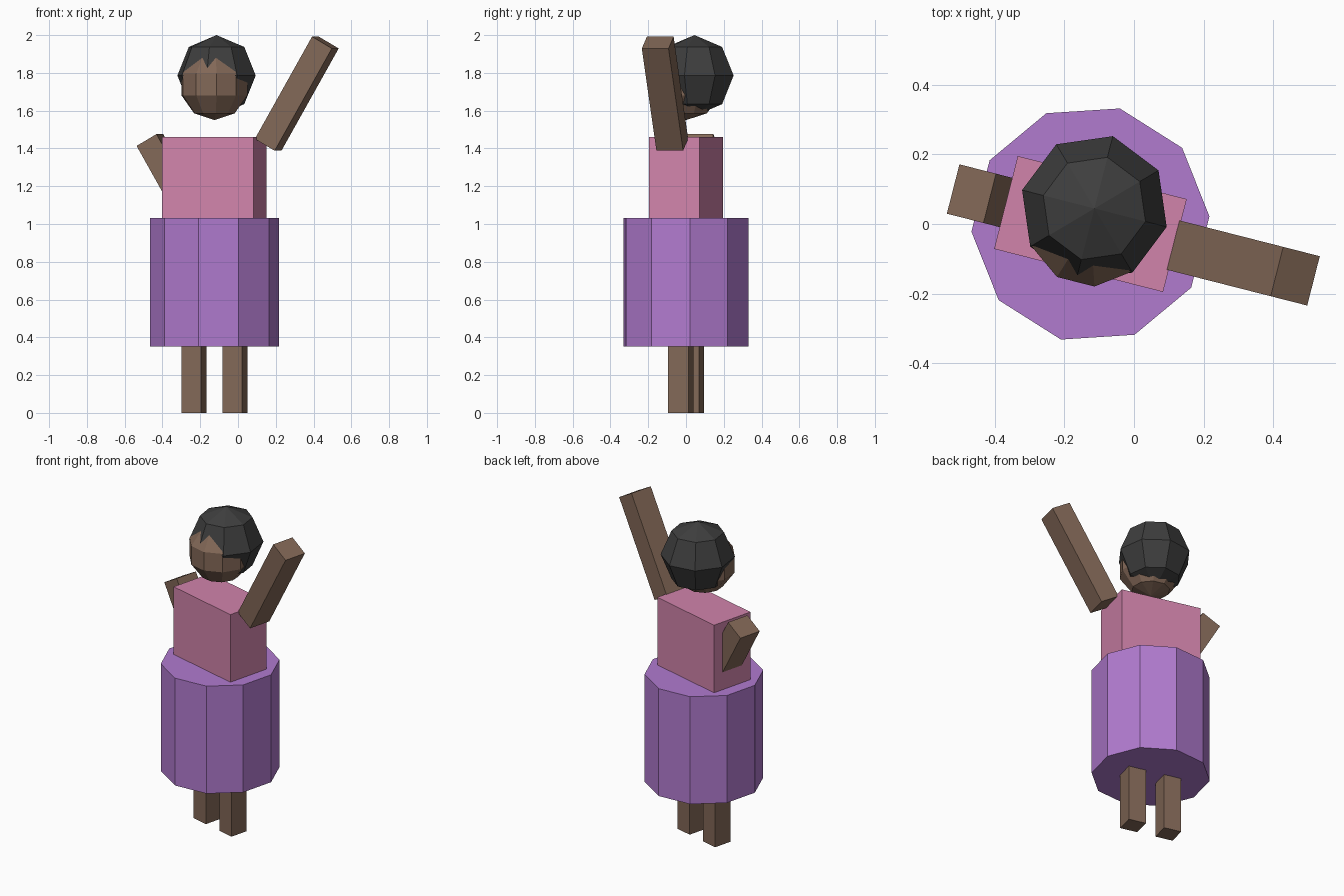
import bpy
from math import radians
from mathutils import Matrix

if "Cube" in bpy.data.objects:
    bpy.data.objects.remove(bpy.data.objects["Cube"])

# The whole figure is turned slightly about its own vertical axis
TURN = Matrix.Translation((-0.125, 0, 0)) @ Matrix.Rotation(radians(-14.3), 4, "Z")


def material(name, rgb):
    mat = bpy.data.materials.new(name)
    mat.use_nodes = True
    mat.diffuse_color = (*rgb, 1)
    mat.node_tree.nodes["Principled BSDF"].inputs["Base Color"].default_value = (*rgb, 1)
    return mat


skin = material("brown skin", (0.225, 0.138, 0.095))
pink = material("pink shirt", (0.64, 0.23, 0.41))
purple = material("purple skirt", (0.44, 0.197, 0.625))
black = material("black hair", (0.048, 0.048, 0.048))


def finish(name, mat, place):
    obj = bpy.context.object
    obj.name = obj.data.name = name
    obj.data.materials.append(mat)
    obj.data.transform(place)
    obj.matrix_world = TURN
    return obj


def box(name, mat, center, size, tilt=0):
    bpy.ops.mesh.primitive_cube_add(size=1)
    place = (Matrix.Translation(center) @ Matrix.Rotation(radians(tilt), 4, "Y")
             @ Matrix.Diagonal((*size, 1)))
    return finish(name, mat, place)


def ball(name, mat, center, radius, segments, rings):
    bpy.ops.mesh.primitive_uv_sphere_add(segments=segments, ring_count=rings, radius=radius)
    # Start the facets at the back of the head
    place = Matrix.Translation(center) @ Matrix.Rotation(radians(90), 4, "Z")
    return finish(name, mat, place)


# Legs
for side, sign in (("left", 1), ("right", -1)):
    box(side + "_leg", skin, (sign * 0.1125, 0, 0.2), (0.108, 0.114, 0.4))

# Ten-sided skirt
bpy.ops.mesh.primitive_cylinder_add(vertices=10, radius=0.342, depth=0.68)
finish("skirt", purple, Matrix.Translation((0, 0, 0.692)))

# Shirt, running down into the skirt
box("shirt", pink, (0, 0, 1.18), (0.5, 0.275, 0.56))

# One arm raised, the other tucked in at the hip
arm = (0.125, 0.146, 0.625)
box("left_arm", skin, (0.45, 0, 1.69), arm, 30)
box("right_arm", skin, (-0.196, 0, 1.174), arm, -30)

# Head with an overlapping cap of hair
ball("head", skin, (0, 0, 1.739), 0.189, 10, 5)
ball("hair", black, (0, 0.046, 1.786), 0.214, 8, 4)
